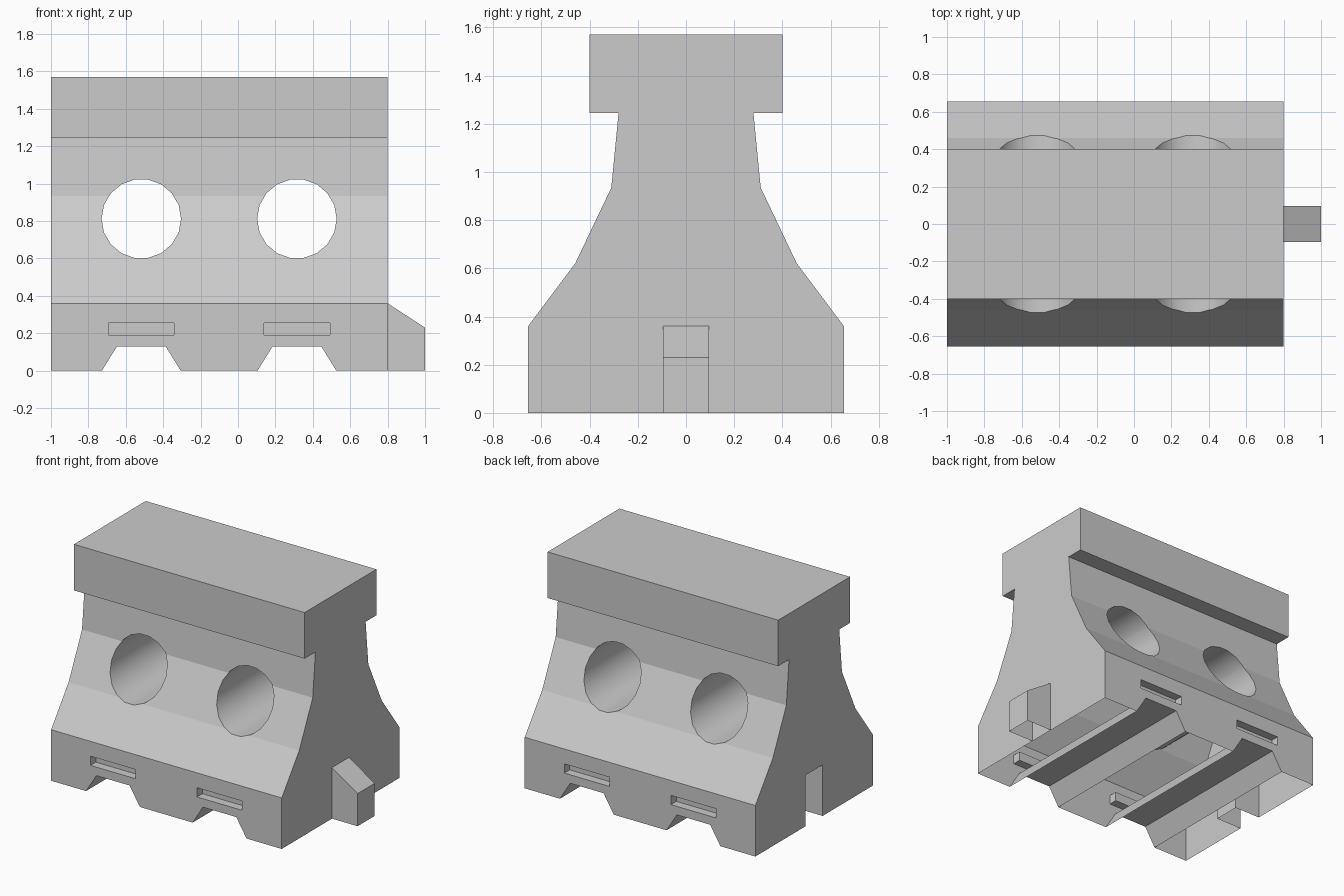
import bpy, bmesh
from math import cos, sin, pi

if "Cube" in bpy.data.objects:
    bpy.data.objects.remove(bpy.data.objects["Cube"])


def prism(name, pts, axis, a, b, smooth=False):
    """Extrude a 2D profile along x (points are y,z) or y (points are x,z)."""
    bm = bmesh.new()
    place = (lambda p, t: (t, p[0], p[1])) if axis == 'x' else (lambda p, t: (p[0], t, p[1]))
    face = bm.faces.new([bm.verts.new(place(p, a)) for p in pts])
    ext = bmesh.ops.extrude_face_region(bm, geom=[face], use_keep_orig=True)
    for v in ext['geom']:
        if isinstance(v, bmesh.types.BMVert):
            v.co['xy'.index(axis)] = b
    bmesh.ops.recalc_face_normals(bm, faces=bm.faces[:])
    for f in bm.faces:
        f.smooth = smooth and len(f.verts) == 4
    me = bpy.data.meshes.new(name)
    bm.to_mesh(me)
    bm.free()
    ob = bpy.data.objects.new(name, me)
    bpy.context.collection.objects.link(ob)
    return ob


def cut(target, cutter):
    cutter.hide_render = True
    mod = target.modifiers.new('cut', 'BOOLEAN')
    mod.operation = 'DIFFERENCE'
    mod.solver = 'EXACT'
    mod.object = cutter
    bpy.context.view_layer.objects.active = target
    bpy.ops.object.modifier_apply(modifier=mod.name)
    bpy.data.objects.remove(cutter)


def open_bottom(ob):
    bm = bmesh.new()
    bm.from_mesh(ob.data)
    low = [f for f in bm.faces if all(abs(v.co.z) < 1e-4 for v in f.verts)]
    bmesh.ops.delete(bm, geom=low, context='FACES')
    bm.to_mesh(ob.data)
    bm.free()


# Barrier body: mirrored side profile
half = [(.655, 0), (.655, .36), (.46, .62), (.31, .935), (.28, 1.245), (.4, 1.245), (.4, 1.57)]
profile = half + [(-y, z) for y, z in reversed(half)]
body = prism('barrier_body', profile, 'x', -1, .8)

for cx in (-.517, .315):
    # Round through-hole
    ring = [(cx + .2125 * cos(i * pi / 9), .812 + .2125 * sin(i * pi / 9)) for i in range(18)]
    cut(body, prism('hole_cutter', ring, 'y', -1, 1, True))
    # Forklift channel under the base
    trap = [(cx - .272, -.1), (cx + .272, -.1), (cx + .13, .13), (cx - .13, .13)]
    cut(body, prism('channel_cutter', trap, 'y', -1, 1))
    # Shallow slot on both sides
    slot = [(cx - .176, .19), (cx + .176, .19), (cx + .176, .255), (cx - .176, .255)]
    for s in (-1, 1):
        cut(body, prism('slot_cutter', slot, 'y', s * .595, s * .8))

# Connecting notch in the left end
notch = [(-1.1, -.1), (-.8, -.1), (-.8, .23), (-1.1, .425)]
cut(body, prism('notch_cutter', notch, 'y', -.095, .095))
open_bottom(body)

# Connecting tongue on the right end
tongue = prism('connecting_tongue', [(.8, 0), (1, 0), (1, .23), (.8, .36)], 'y', -.095, .095)
open_bottom(tongue)
